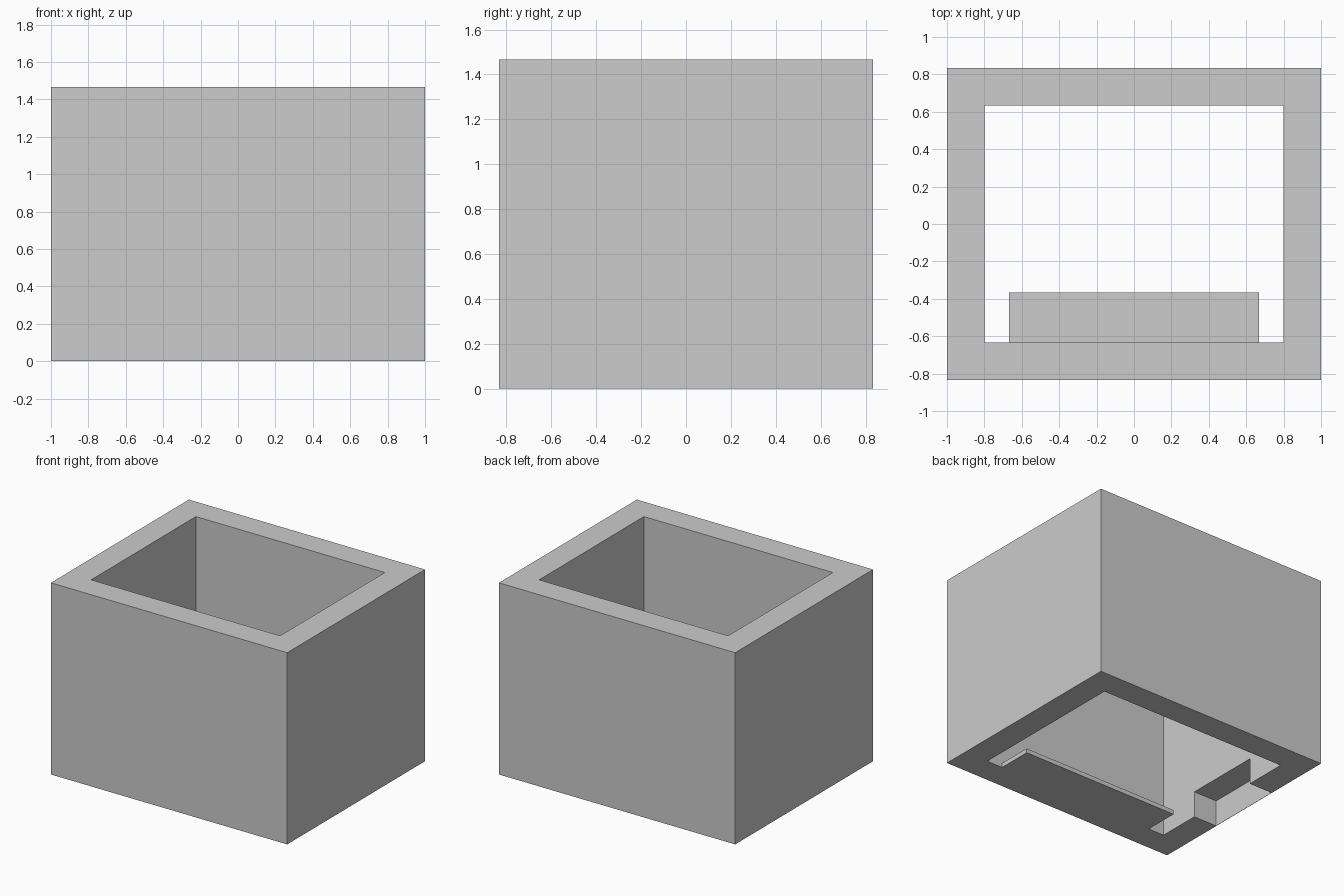
import bpy

if "Cube" in bpy.data.objects:
    bpy.data.objects.remove(bpy.data.objects["Cube"], do_unlink=True)

WIDTH, DEPTH, HEIGHT = 2.0, 1.667, 1.467
WALL = 0.2
SKIN = 0.002          # thin outer face left behind the pocket

grey = bpy.data.materials.new("plain grey")
grey.use_nodes = True
colour = (0.604, 0.604, 0.604, 1)
grey.diffuse_color = colour
grey.node_tree.nodes["Principled BSDF"].inputs["Base Color"].default_value = colour


def box(name, low, high):
    """Axis-aligned box between two corners."""
    centre = [(a + b) / 2 for a, b in zip(low, high)]
    bpy.ops.mesh.primitive_cube_add(size=1, location=centre)
    obj = bpy.context.object
    obj.name = obj.data.name = name
    obj.scale = [b - a for a, b in zip(low, high)]
    bpy.ops.object.transform_apply(location=True, rotation=False, scale=True)
    obj.data.materials.append(grey)
    return obj


def cut(target, cutter):
    """Subtract the cutter from the target, then remove it."""
    cutter.hide_render = True
    mod = target.modifiers.new("cut", "BOOLEAN")
    mod.operation = "DIFFERENCE"
    mod.solver = "EXACT"
    mod.object = cutter
    bpy.context.view_layer.objects.active = target
    bpy.ops.object.modifier_apply(modifier=mod.name)
    bpy.data.objects.remove(cutter, do_unlink=True)


hx, hy = WIDTH / 2, DEPTH / 2
ix, iy = hx - WALL, hy - WALL

# Four-walled housing, open above and below
housing = box("housing", (-hx, -hy, 0), (hx, hy, HEIGHT))
cut(housing, box("cavity_cutter", (-ix, -iy, -0.5), (ix, iy, HEIGHT + 0.5)))

# Pocket in the foot of one side wall, open to the inside and below
cut(housing, box("pocket_cutter", (-hx + SKIN, -0.3, -0.1), (-ix + 0.1, 0.3, 0.2)))

# Thin ledge along the foot of the front wall
box("front_ledge", (-0.667, -iy, 0), (0.667, -iy + 0.267, 0.033))
